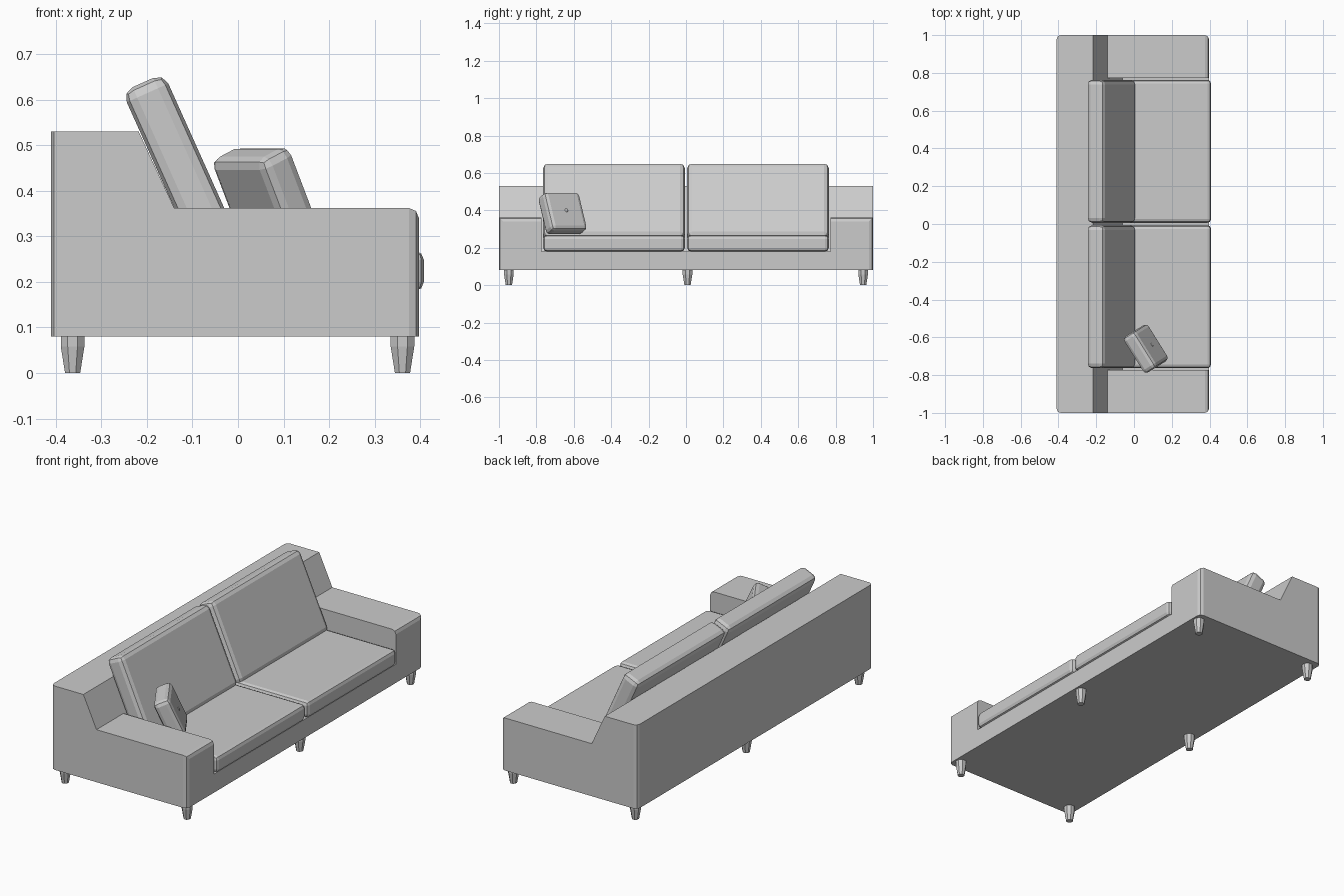
import bpy, bmesh, math

if "Cube" in bpy.data.objects:
    bpy.data.objects.remove(bpy.data.objects["Cube"])

def finish(bm, name):
    bmesh.ops.recalc_face_normals(bm, faces=bm.faces[:])
    me = bpy.data.meshes.new(name)
    bm.to_mesh(me)
    bm.free()
    ob = bpy.data.objects.new(name, me)
    bpy.context.collection.objects.link(ob)
    return ob

def cushion(name, size, loc, rot=(0, 0, 0), bevel=0.02):
    bm = bmesh.new()
    bmesh.ops.create_cube(bm, size=1)
    bmesh.ops.scale(bm, vec=size, verts=bm.verts[:])
    bmesh.ops.bevel(bm, geom=bm.edges[:], offset=bevel, segments=2,
                    profile=0.5, affect='EDGES')
    ob = finish(bm, name)
    ob.location, ob.rotation_euler = loc, rot
    return ob

# Body: side profile carried across four stations, seat well between the arms
P = {'A': (-.41, .08), 'B': (-.41, .53), 'C': (-.218, .53), 'D': (-.14, .362),
     'E': (.397, .362), 'F': (.397, .08), 'G': (-.06, .18), 'H': (.397, .18)}
Y = (-1, -.772, .772, 1)
bm = bmesh.new()
V = {(k, i): bm.verts.new((p[0], y, p[1])) for k, p in P.items()
     for i, y in enumerate(Y) if not (k in 'GH' and i in (0, 3))}
for i, loop in enumerate(('ABCDEFA', 'ABCDGHFA', 'ABCDEFA')):
    for a, b in zip(loop, loop[1:]):
        f = [V[a, i], V[b, i], V[b, i + 1], V[a, i + 1]]
        if a + b == 'EF':  # arm front includes the seat well corner
            f.insert(2 if i == 2 else 3, V['H', 1 if i == 0 else 2])
            j = 1 if i == 0 else 2
            f = ([V['E', 0], V['F', 0], V['F', 1], V['H', 1], V['E', 1]] if j == 1 else
                 [V['E', 2], V['H', 2], V['F', 2], V['F', 3], V['E', 3]])
        bm.faces.new(f)
for i in (0, 3):
    bm.faces.new([V[k, i] for k in 'ABCDEF'])
for i in (1, 2):
    bm.faces.new([V[k, i] for k in 'DEHG'])
bmesh.ops.recalc_face_normals(bm, faces=bm.faces[:])
pairs = [(('A', i), ('B', i)) for i in (0, 3)] + [(('E', i), ('F', i)) for i in (0, 3)]
pairs += [(('E', 0), ('E', 1)), (('E', 2), ('E', 3))]
edges = [bm.edges.get((V[a], V[b])) for a, b in pairs]
bmesh.ops.bevel(bm, geom=edges, offset=.022, segments=2, profile=.5, affect='EDGES')
finish(bm, "sofa_body")

# Seat and back cushions
tilt = math.radians(-24.2)
for side, s in (("left", 1), ("right", -1)):
    cushion("seat_cushion_" + side, (.47, .757, .088), (.173, s * .385, .224))
    cushion("back_cushion_" + side, (.1, .757, .433), (-.12, s * .385, .44),
            (0, tilt, 0), .025)

# Throw pillow with centre button
rot = (0, tilt, math.radians(32))
pillow = cushion("throw_pillow", (.085, .225, .22), (.063, -.66, .383), rot, .022)
bm = bmesh.new()
bmesh.ops.create_uvsphere(bm, u_segments=8, v_segments=4, radius=.01)
bmesh.ops.scale(bm, vec=(.3, 1, 1), verts=bm.verts[:])
bmesh.ops.translate(bm, vec=(.0425, 0, 0), verts=bm.verts[:])
button = finish(bm, "pillow_button")
button.location, button.rotation_euler = pillow.location, rot

# Tapered eight-sided legs
def leg(name, x, y):
    bm = bmesh.new()
    rings = [[bm.verts.new((r * math.cos(a), r * math.sin(a), z))
              for a in [math.pi / 8 + k * math.pi / 4 for k in range(8)]]
             for r, z in ((.018, 0), (.028, .058), (.028, .082))]
    for lo, hi in zip(rings, rings[1:]):
        for k in range(8):
            bm.faces.new((lo[k], lo[k - 7], hi[k - 7], hi[k]))
    bm.faces.new(rings[0])
    bm.faces.new(rings[-1])
    finish(bm, name).location = (x, y, 0)

for row, x in (("front", .361), ("back", -.363)):
    for pos, y in (("right", -.947), ("middle", .008), ("left", .947)):
        leg(f"{row}_leg_{pos}", x, y)
